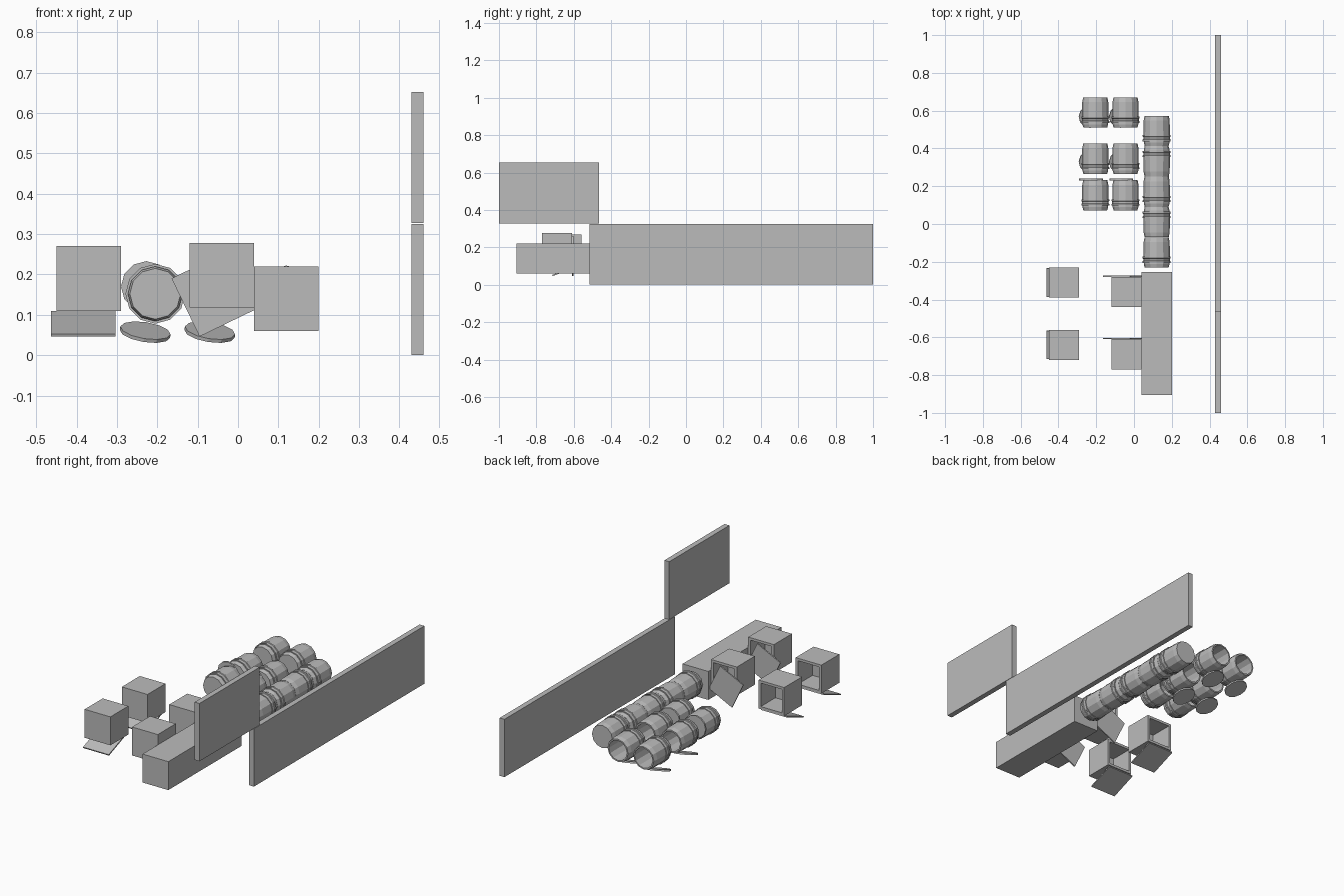
import bpy, bmesh, math
from mathutils import Matrix, Vector

cube = bpy.data.objects.get("Cube")
if cube:
    bpy.data.objects.remove(cube, do_unlink=True)

grey = bpy.data.materials.new("plain grey")
grey.use_nodes = True
shade = (0.5, 0.5, 0.5, 1)
grey.diffuse_color = shade
grey.node_tree.nodes["Principled BSDF"].inputs["Base Color"].default_value = shade

SIDE = 0.16          # edge of a crate, length of a barrel
HALF = SIDE / 2


def finish(name, bm, loc, rot=(0, 0, 0)):
    bmesh.ops.recalc_face_normals(bm, faces=bm.faces)
    mesh = bpy.data.meshes.new(name)
    bm.to_mesh(mesh)
    bm.free()
    mesh.materials.append(grey)
    obj = bpy.data.objects.new(name, mesh)
    obj.location = loc
    obj.rotation_euler = [math.radians(a) for a in rot]
    bpy.context.collection.objects.link(obj)
    return obj


def block(name, loc, size, rot=(0, 0, 0)):
    bm = bmesh.new()
    bmesh.ops.create_cube(bm, size=1, matrix=Matrix.Diagonal((*size, 1)))
    return finish(name, bm, loc, rot)


def open_crate(name, loc):
    # cube with a recessed opening on its back face
    bm = bmesh.new()
    bmesh.ops.create_cube(bm, size=SIDE)
    mouth = max(bm.faces, key=lambda f: f.calc_center_median().y)
    bmesh.ops.inset_region(bm, faces=[mouth], thickness=0.02)
    cavity = bmesh.ops.extrude_discrete_faces(bm, faces=[mouth])["faces"][0]
    bmesh.ops.translate(bm, verts=cavity.verts, vec=(0, -0.13, 0))
    return finish(name, bm, loc)


def barrel(name, loc, hollow=True, flip=False):
    # (radius, position along the barrel): chamfered ends and two hoops
    profile = [(0, -HALF), (0.063, -HALF), (0.068, -0.062), (0.068, -0.055),
               (0.074, -0.055), (0.074, -0.046), (0.071, -0.043), (0.071, -0.033),
               (0.074, -0.03), (0.074, -0.022), (0.07, -0.022),
               (0.069, 0.055), (0.064, HALF)]
    if hollow:
        profile += [(0.056, HALF), (0.056, -0.06), (0, -0.06)]
    else:
        profile.append((0, HALF))
    bm = bmesh.new()
    verts = [bm.verts.new((r, y, 0)) for r, y in profile]
    edges = [bm.edges.new(pair) for pair in zip(verts, verts[1:])]
    bmesh.ops.spin(bm, geom=verts + edges, cent=(0, 0, 0), axis=(0, 1, 0),
                   angle=math.tau, steps=12)
    bmesh.ops.remove_doubles(bm, verts=bm.verts, dist=0.0001)
    return finish(name, bm, loc, (0, 0, 180 if flip else 0))


def disc(name, loc, rot):
    bm = bmesh.new()
    bmesh.ops.create_cone(bm, cap_ends=True, segments=12, radius1=0.063,
                          radius2=0.063, depth=0.009)
    return finish(name, bm, loc, rot)


# two thin wall panels
block("lower_wall", (0.445, 0.242, 0.163), (0.03, 1.515, 0.325))
block("upper_wall", (0.445, -0.732, 0.49), (0.03, 0.535, 0.325))

# joined row of crates
block("crate_row", (0.12, -0.58, 0.14), (SIDE, 0.65, SIDE))

# loose crates, with lids folded under or hanging askew
for i, y in enumerate((-0.31, -0.64)):
    open_crate(f"outer_crate_{i}", (-0.37, y, 0.19))
    block(f"outer_crate_lid_{i}", (-0.383, y, 0.078), (SIDE, SIDE, 0.007), (21, 0, 0))
    open_crate(f"inner_crate_{i}", (-0.04, y - 0.05, 0.198))
    block(f"inner_crate_lid_{i}", (-0.058, y + 0.034, 0.153), (SIDE, 0.007, SIDE),
          (0, -25.8, 0))

# closed barrels joined end to end
for i in range(5):
    barrel(f"row_barrel_{i}", (0.12, 0.493 - i * 0.161, 0.148),
           hollow=False, flip=i % 2 == 1)

# open barrels with their loose lids
for col, x in enumerate((-0.205, -0.045)):
    for row, y in enumerate((0.59, 0.345, 0.152)):
        barrel(f"open_barrel_{col}_{row}", (x, y, 0.152))
    for row, y in enumerate((0.57, 0.33)):
        disc(f"fallen_lid_{col}_{row}", (x - 0.025, y, 0.057), (19, 9, 0))
    disc(f"hanging_lid_{col}", (x - 0.022, 0.236, 0.17), (90, 0, 0))
